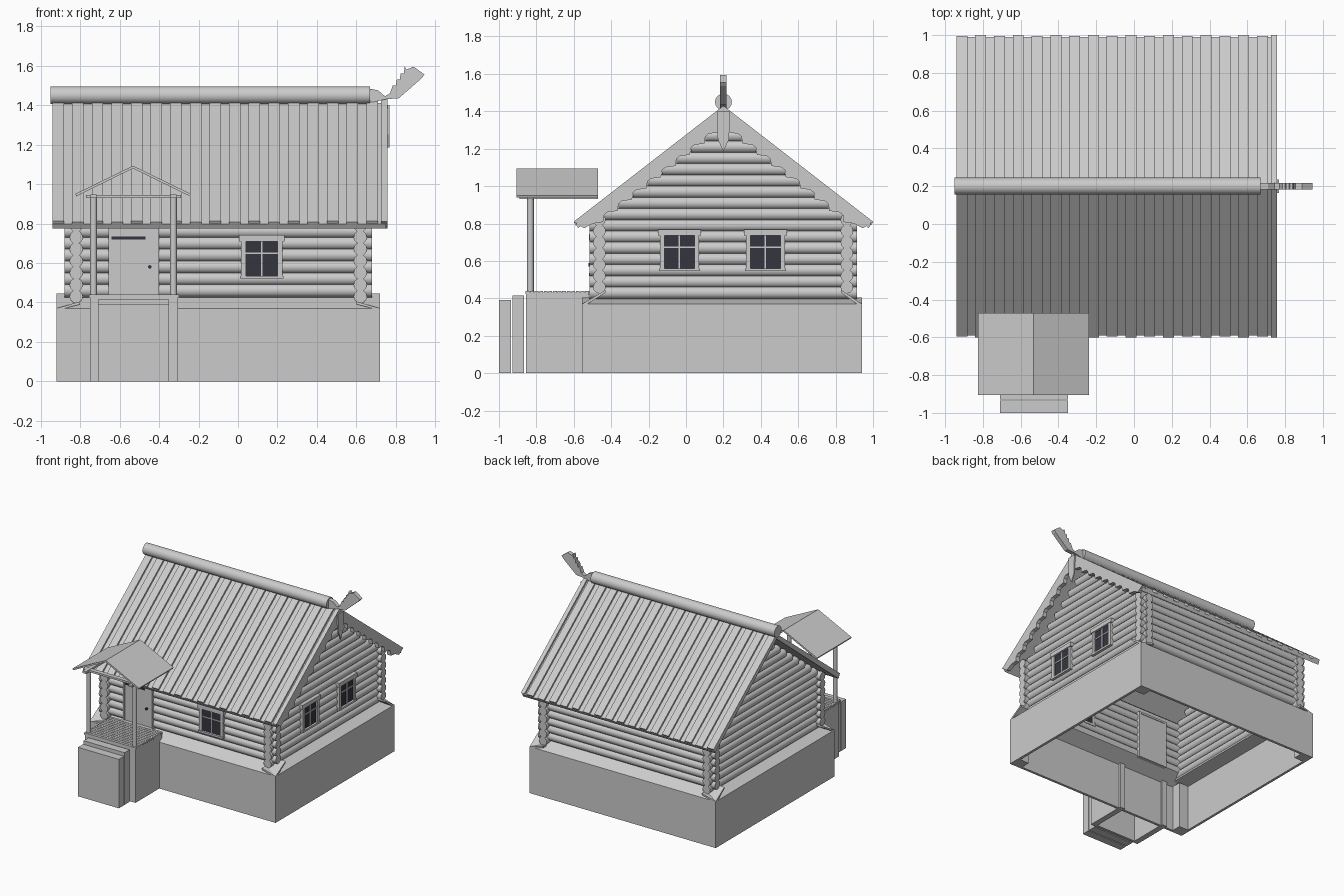
import bpy, bmesh, math
from mathutils import Matrix, Vector

if "Cube" in bpy.data.objects:
    bpy.data.objects.remove(bpy.data.objects["Cube"])


def material(name, rgb):
    m = bpy.data.materials.new(name)
    m.diffuse_color = (*rgb, 1)
    m.use_nodes = True
    m.node_tree.nodes["Principled BSDF"].inputs["Base Color"].default_value = m.diffuse_color
    return m


WOOD = material("grey_wood", (0.6, 0.6, 0.6))
DARK = material("dark_glass", (0.035, 0.036, 0.05))


def box(bm, x0, x1, y0, y1, z0, z1):
    mat = Matrix.Translation(((x0 + x1) / 2, (y0 + y1) / 2, (z0 + z1) / 2))
    bmesh.ops.create_cube(bm, size=1, matrix=mat @ Matrix.Diagonal((x1 - x0, y1 - y0, z1 - z0, 1)))


def prism(bm, pts, axis, a, b):
    """Extrude a (y, z) outline along X or an (x, z) outline along Y."""
    def place(p, t):
        return (t, p[0], p[1]) if axis == "X" else (p[0], t, p[1])
    lo = [bm.verts.new(place(p, a)) for p in pts]
    hi = [bm.verts.new(place(p, b)) for p in pts]
    n = len(pts)
    faces = [bm.faces.new(lo), bm.faces.new(hi)]
    for i in range(n):
        faces.append(bm.faces.new((lo[i], lo[(i + 1) % n], hi[(i + 1) % n], hi[i])))
    bmesh.ops.recalc_face_normals(bm, faces=faces)


def log(bm, start, end, r, seg=12):
    s, e = Vector(start), Vector(end)
    rot = (e - s).to_track_quat("Z", "Y").to_matrix().to_4x4()
    res = bmesh.ops.create_cone(bm, cap_ends=True, segments=seg, radius1=r, radius2=r,
                                depth=(e - s).length, matrix=Matrix.Translation((s + e) / 2) @ rot)
    for f in {f for v in res["verts"] for f in v.link_faces}:
        f.smooth = len(f.verts) == 4


def finish(name, bm, mat=WOOD):
    me = bpy.data.meshes.new(name)
    bm.to_mesh(me)
    bm.free()
    me.materials.append(mat)
    ob = bpy.data.objects.new(name, me)
    bpy.context.collection.objects.link(ob)
    return ob


MID = 0.2        # ridge position in y
SLOPE = 0.775
PITCH = 0.06     # log course height

# foundation: skirt panels, corner pillars, sloping ledges
bm = bmesh.new()
box(bm, -0.92, 0.72, -0.555, -0.535, 0, 0.37)
box(bm, -0.92, 0.72, 0.92, 0.94, 0, 0.37)
for x0, x1 in ((-0.92, -0.90), (0.70, 0.72)):
    box(bm, x0, x1, -0.535, 0.92, 0, 0.37)
for x0, x1 in ((-0.90, -0.82), (0.62, 0.70)):
    for y0, y1 in ((-0.535, -0.46), (0.85, 0.92)):
        box(bm, x0, x1, y0, y1, 0, 0.37)
finish("foundation", bm)
bm = bmesh.new()
prism(bm, [(-0.555, 0.37), (-0.43, 0.445), (-0.43, 0.43), (-0.535, 0.365)], "X", -0.92, 0.72)
prism(bm, [(0.94, 0.37), (0.83, 0.445), (0.83, 0.43), (0.92, 0.365)], "X", -0.92, 0.72)
prism(bm, [(0.72, 0.37), (0.60, 0.405), (0.60, 0.39), (0.70, 0.365)], "Y", -0.555, 0.94)
prism(bm, [(-0.92, 0.37), (-0.80, 0.405), (-0.80, 0.39), (-0.90, 0.365)], "Y", -0.555, 0.94)
finish("foundation_ledge", bm)

# long walls
bm = bmesh.new()
for y in (-0.463, 0.86):
    for k in range(7):
        z = 0.46 + PITCH * k
        log(bm, (-0.88, y, z), (0.68, y, z), 0.034)
finish("long_walls", bm)

# gable walls, stepping in under the roof
bm = bmesh.new()
for x in (-0.82, 0.62):
    for k in range(15):
        z = 0.43 + PITCH * k
        half = min(0.715, (1.345 - z) / SLOPE)
        log(bm, (x, MID - half, z), (x, MID + half, z), 0.034)
finish("gable_walls", bm)


# main roof: base slabs with raised boards on top
def roof_strip(bm, s, x0, x1, reach, lift, thick):
    zr = 1.41 + lift
    ze = zr - SLOPE * reach
    n = thick * 0.6
    prism(bm, [(MID, zr), (MID + s * reach, ze),
               (MID + s * (reach - n), ze - thick), (MID, zr - thick)], "X", x0, x1)


bm = bmesh.new()
for s in (-1, 1):
    roof_strip(bm, s, -0.94, 0.75, 0.79, 0, 0.022)
finish("roof_base", bm)
bm = bmesh.new()
COUNT = 17
step = 1.69 / COUNT
for s in (-1, 1):
    for i in range(COUNT):
        x = -0.94 + step * i
        roof_strip(bm, s, x, x + 0.058, 0.795 + 0.005 * (i % 2), 0.018, 0.018)
finish("roof_boards", bm)

# stepped bargeboards on the front gable end
bm = bmesh.new()
for s in (-1, 1):
    pts = [(MID, 1.43), (MID + s * 0.8, 0.81), (MID + s * 0.745, 0.775)]
    for k in range(9):
        z = 0.80 + PITCH * k
        half = (1.345 - z) / SLOPE
        pts += [(MID + s * (half - 0.005), z), (MID + s * (half - 0.06), z + 0.008),
                (MID + s * (half - 0.065), z + 0.045)]
    pts.append((MID, 1.345))
    prism(bm, pts, "X", 0.725, 0.757)
finish("bargeboards", bm)

# hanging board below the ridge
bm = bmesh.new()
prism(bm, [(MID - 0.035, 1.40), (MID + 0.035, 1.40), (MID + 0.03, 1.25),
           (MID, 1.185), (MID - 0.03, 1.25)], "X", 0.757, 0.767)
finish("hanging_board", bm)

# ridge log and carved end
bm = bmesh.new()
log(bm, (-0.95, MID, 1.45), (0.67, MID, 1.45), 0.045, 16)
finish("ridge_log", bm)
bm = bmesh.new()
prism(bm, [(0.66, 1.41), (0.66, 1.485), (0.71, 1.475), (0.745, 1.445), (0.77, 1.46), (0.785, 1.50),
           (0.80, 1.50), (0.805, 1.53), (0.82, 1.53), (0.825, 1.56), (0.84, 1.56), (0.845, 1.595),
           (0.855, 1.58), (0.89, 1.595), (0.945, 1.555), (0.93, 1.535), (0.815, 1.435),
           (0.75, 1.43)], "Y", 0.183, 0.217)
finish("ridge_carving", bm)


# windows: jambs, header, sill, mullions and glass
def window(name, side, c, z0, z1):
    w = 0.08
    parts = [(c - w - 0.025, c - w, z0 - 0.01, z1 + 0.02, 0.05),
             (c + w, c + w + 0.025, z0 - 0.01, z1 + 0.02, 0.05),
             (c - w - 0.035, c + w + 0.035, z1, z1 + 0.033, 0.055),
             (c - w - 0.03, c + w + 0.03, z0 - 0.015, z0, 0.055),
             (c - 0.004, c + 0.004, z0, z1, 0.043),
             (c - w, c + w, z0 + 0.11, z0 + 0.118, 0.043)]

    def put(bm, a, b, lo, hi, out, inner):
        if side == "front":
            box(bm, a, b, -0.463 - out, -0.463 + inner, lo, hi)
        else:
            box(bm, 0.62 - inner, 0.62 + out, a, b, lo, hi)
    bm = bmesh.new()
    for p in parts:
        put(bm, *p, 0.038)
    finish(name + "_frame", bm)
    bm = bmesh.new()
    put(bm, c - w, c + w, z0, z1, 0.038, 0.036)
    finish(name + "_glass", bm, DARK)


window("front_window", "front", 0.12, 0.535, 0.71)
window("gable_window_a", "gable", -0.035, 0.56, 0.735)
window("gable_window_b", "gable", 0.425, 0.56, 0.735)

# door with frame, slot and knob
bm = bmesh.new()
box(bm, -0.642, -0.413, -0.505, -0.42, 0.43, 0.785)
for x0, x1 in ((-0.657, -0.642), (-0.413, -0.40)):
    box(bm, x0, x1, -0.512, -0.415, 0.43, 0.80)
box(bm, -0.657, -0.40, -0.512, -0.415, 0.785, 0.80)
box(bm, -0.66, -0.40, -0.53, -0.415, 0.42, 0.437)
finish("door", bm)
bm = bmesh.new()
box(bm, -0.64, -0.47, -0.509, -0.504, 0.72, 0.735)
log(bm, (-0.447, -0.522, 0.58), (-0.447, -0.504, 0.58), 0.009, 8)
finish("door_fittings", bm, DARK)

# porch base, slatted floor and steps
bm = bmesh.new()
for x0, x1 in ((-0.75, -0.705), (-0.35, -0.305)):
    box(bm, x0, x1, -0.855, -0.52, 0, 0.42)
box(bm, -0.705, -0.35, -0.855, -0.835, 0, 0.42)
finish("porch_base", bm)
bm = bmesh.new()
for i in range(14):
    y = -0.858 + i * 0.0245
    box(bm, -0.755, -0.30, y, y + 0.02, 0.424, 0.44)
box(bm, -0.75, -0.305, -0.855, -0.52, 0.418, 0.43)
finish("porch_floor", bm)
bm = bmesh.new()
box(bm, -0.71, -0.35, -1.0, -0.935, 0, 0.39)
box(bm, -0.71, -0.35, -0.928, -0.865, 0, 0.415)
finish("porch_steps", bm)

# porch posts, beams and roof
bm = bmesh.new()
for x in (-0.732, -0.327):
    log(bm, (x, -0.832, 0.43), (x, -0.832, 0.94), 0.018, 10)
finish("porch_posts", bm)
bm = bmesh.new()
box(bm, -0.77, -0.29, -0.85, -0.815, 0.93, 0.945)
for x in (-0.732, -0.327):
    box(bm, x - 0.015, x + 0.015, -0.89, -0.47, 0.93, 0.947)
finish("porch_beams", bm)
bm = bmesh.new()
for s in (-1, 1):
    prism(bm, [(-0.532, 1.093), (-0.532 + s * 0.293, 0.95), (-0.532 + s * 0.288, 0.938),
               (-0.532, 1.079)], "Y", -0.905, -0.47)
finish("porch_roof", bm)
